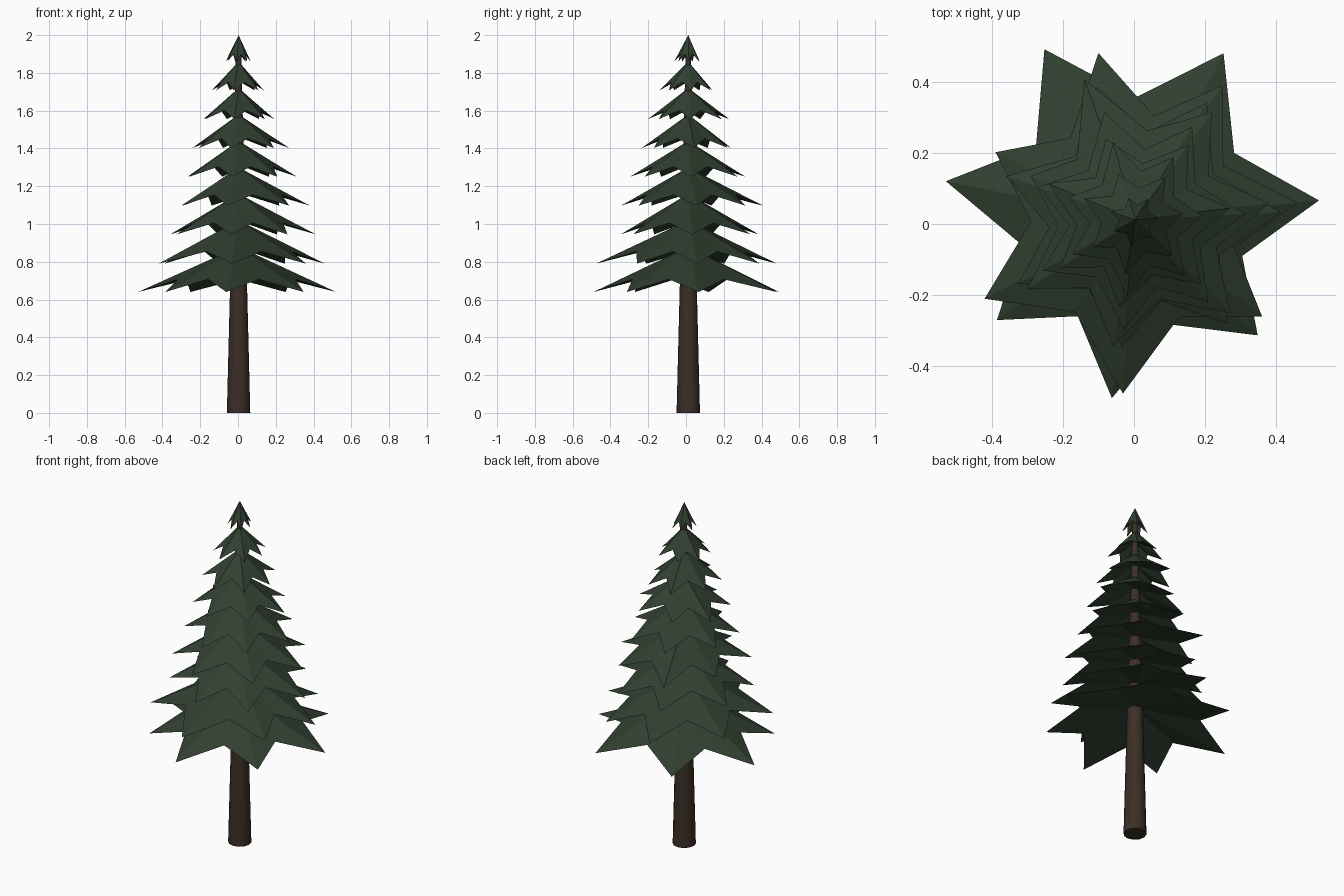
import bpy, bmesh
from math import radians, cos, sin

if "Cube" in bpy.data.objects:
    bpy.data.objects.remove(bpy.data.objects["Cube"])

CX, CY = 0.003, 0.012


def material(name, rgb):
    m = bpy.data.materials.new(name)
    m.diffuse_color = (*rgb, 1)
    m.use_nodes = True
    m.node_tree.nodes["Principled BSDF"].inputs["Base Color"].default_value = m.diffuse_color
    return m


needles = material("needles", (0.03, 0.05, 0.03))
bark = material("bark", (0.045, 0.028, 0.019))

# Trunk: long tapered cone reaching into the top tier
bpy.ops.mesh.primitive_cone_add(vertices=12, radius1=0.062, radius2=0.014,
                                depth=1.9, location=(CX, CY, 0.95))
trunk = bpy.context.object
trunk.name = "trunk"
trunk.data.materials.append(bark)
bpy.ops.object.shade_smooth_by_angle(angle=radians(40))


def branch_tier(name, tips, z_tip, z_apex):
    """Seven-pointed star cone with a hollowed underside; tips = (angle, radius)."""
    bm = bmesh.new()
    h = z_apex - z_tip
    apex = bm.verts.new((CX, CY, z_apex))
    under = bm.verts.new((CX, CY, z_tip + 0.55 * h))
    rim = []
    for i, (a, r) in enumerate(tips):
        a2, r2 = tips[(i + 1) % len(tips)]
        if a2 < a:
            a2 += 360
        for ang, rad, z in ((a, r, z_tip),
                            ((a + a2) / 2, 0.32 * (r + r2), z_tip + 0.28 * h)):
            t = radians(ang)
            rim.append(bm.verts.new((CX + rad * cos(t), CY + rad * sin(t), z)))
    for i, v in enumerate(rim):
        w = rim[(i + 1) % len(rim)]
        bm.faces.new((apex, v, w))
        bm.faces.new((under, w, v))
    me = bpy.data.meshes.new(name)
    bm.to_mesh(me)
    bm.free()
    me.materials.append(needles)
    ob = bpy.data.objects.new(name, me)
    bpy.context.collection.objects.link(ob)


# Two widest tiers: individual tip angles and lengths
branch_tier("branch_tier_1", [(6, .52), (62, .53), (118, .543), (168.5, .543),
                              (216, .48), (262.6, .506), (316.7, .474)], 0.64, 0.88)
branch_tier("branch_tier_2", [(6, .46), (57, .45), (102.4, .48), (154.2, .436),
                              (207.7, .478), (266, .49), (322.7, .449)], 0.79, 1.02)

# Upper tiers: reach to the right, back, left and front
reach = [(.41, .37, .36, .36), (.38, .40, .30, .36), (.31, .30, .27, .31),
         (.27, .23, .25, .25), (.19, .215, .185, .215), (.135, .13, .145, .155),
         (.065, .06, .068, .075)]
for i, (right, back, left, front) in enumerate(reach):
    mean = (right + back + left + front) / 4
    radii = (right, mean * 1.03, back * 1.05, left * 1.06, mean, front, mean * 1.04)
    tips = [((5 + 360 / 7 * k) + (2 if (i + k) % 2 else -2), r)
            for k, r in enumerate(radii)]
    n = i + 2
    branch_tier(f"branch_tier_{n + 1}", tips, 0.64 + 0.1525 * n, 0.88 + 0.14 * n)
